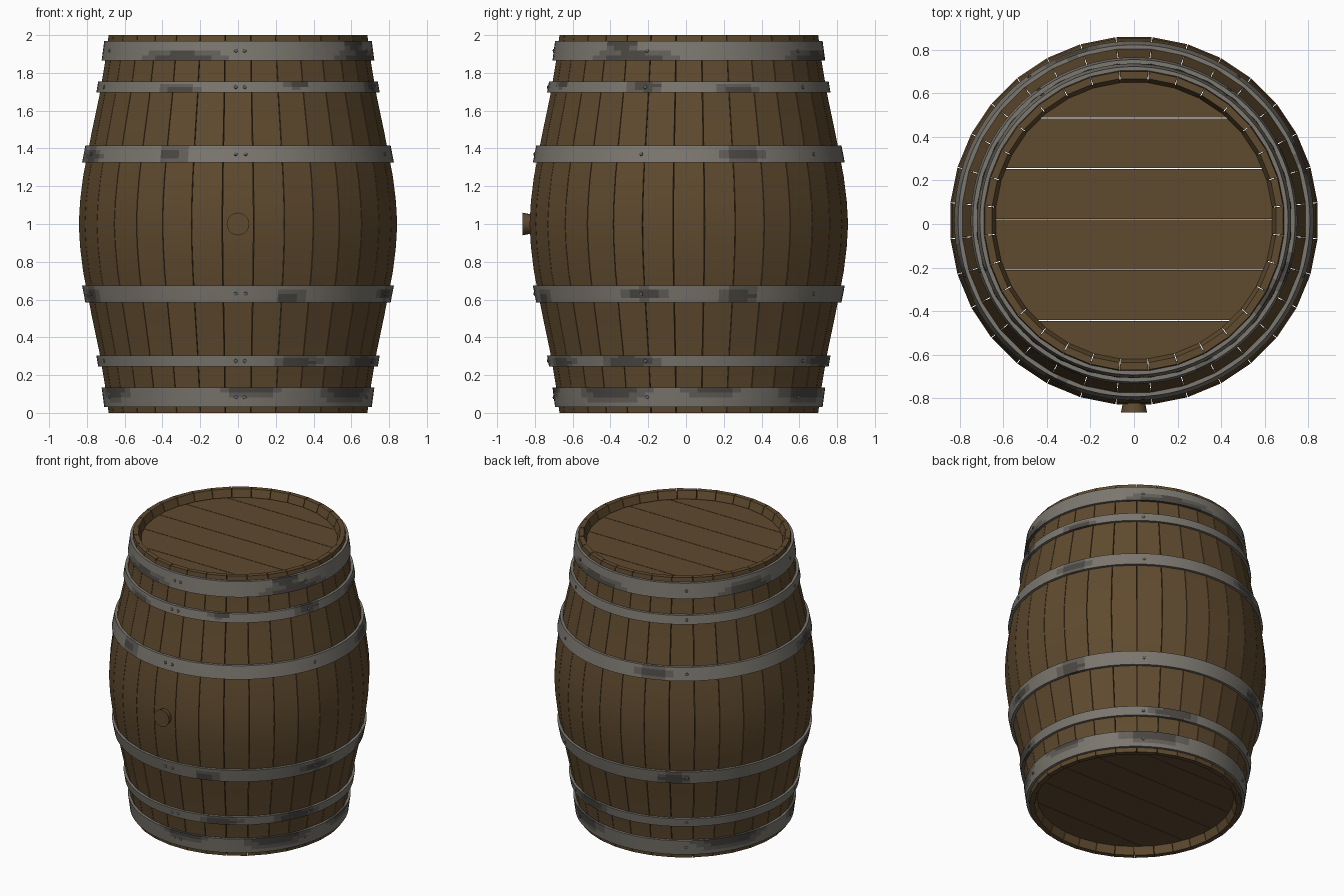
import bpy, bmesh, math
from math import sin, cos, radians, asin, sqrt
from mathutils import Matrix, Vector

cube = bpy.data.objects.get("Cube")
if cube:
    bpy.data.objects.remove(cube)

CY = 0.015          # barrel axis sits slightly behind the origin
STAVES = 32
STEP = 360 / STAVES
GAP = 0.0035


def material(name, rgb, rough=0.8):
    m = bpy.data.materials.new(name)
    m.use_nodes = True
    m.diffuse_color = (*rgb, 1)
    node = m.node_tree.nodes["Principled BSDF"]
    node.inputs["Base Color"].default_value = (*rgb, 1)
    node.inputs["Roughness"].default_value = rough
    return m


wood = material("oak", (0.115, 0.069, 0.028))
iron = material("worn iron", (0.2, 0.185, 0.16))
tarnish = material("tarnished iron", (0.125, 0.115, 0.1))
soot = material("dark iron", (0.07, 0.064, 0.056))


def finish(bm, name, mats, smooth=True):
    bmesh.ops.recalc_face_normals(bm, faces=bm.faces)
    me = bpy.data.meshes.new(name)
    bm.to_mesh(me)
    bm.free()
    ob = bpy.data.objects.new(name, me)
    bpy.context.collection.objects.link(ob)
    for m in mats:
        me.materials.append(m)
    if smooth:
        bpy.ops.object.select_all(action='DESELECT')
        ob.select_set(True)
        bpy.context.view_layer.objects.active = ob
        bpy.ops.object.shade_smooth_by_angle(angle=radians(30))
    return ob


def polar(deg, r, z, shift=0):
    """Point at an angle from the front, turning towards +x; shift is sideways."""
    a = radians(deg)
    return Vector((r * sin(a) + shift * cos(a), CY - r * cos(a) + shift * sin(a), z))


# Barrel profile: the upper half, mirrored below the middle
half = [(0.847, 1), (0.84, 1.12), (0.824, 1.25), (0.803, 1.36), (0.775, 1.5),
        (0.737, 1.68), (0.708, 1.85), (0.688, 2)]
outer = [(r, 2 - z) for r, z in half[:0:-1]] + half
inner = [(r - 0.05, z) for r, z in outer[1:-1]]
inner = [(0.655, 0), (0.637, 0.05)] + inner + [(0.637, 1.95), (0.655, 2)]
section = outer + inner[::-1]


def outer_radius(z):
    for (r0, z0), (r1, z1) in zip(outer, outer[1:]):
        if z0 <= z <= z1:
            return r0 + (r1 - r0) * (z - z0) / (z1 - z0)


# Staves, each a bent plank with a thin seam beside it
bm = bmesh.new()
for i in range(STAVES):
    sides = []
    for s in (-1, 1):
        deg = (i + s / 2) * STEP
        sides.append([bm.verts.new(polar(deg, r, z, -s * GAP / 2)) for r, z in section])
    a, b = sides
    n = len(section)
    for j in range(n):
        k = (j + 1) % n
        bm.faces.new((a[j], b[j], b[k], a[k]))
    # side walls as a strip of quads between outer and inner profile
    no = len(outer)
    for side in sides:
        out, inn = side[:no], side[no:][::-1]
        bm.faces.new((out[0], inn[0], inn[1]))
        for j in range(no - 1):
            bm.faces.new((out[j], inn[j + 1], inn[j + 2], out[j + 1]))
        bm.faces.new((out[-1], inn[-2], inn[-1])) if len(inn) > no + 1 else None
finish(bm, "staves", [wood])


# Lids made of straight planks
def lid(name, z0, z1, radius=0.645, planks=6, width=0.2325):
    bm = bmesh.new()
    for p in range(planks):
        y0 = max((p - planks / 2) * width + GAP / 2, -radius)
        y1 = min((p + 1 - planks / 2) * width - GAP / 2, radius)
        t0, t1 = asin(y0 / radius), asin(y1 / radius)
        arc = [t0 + (t1 - t0) * k / 8 for k in range(9)]
        pts = [(radius * cos(t), radius * sin(t)) for t in arc]
        pts += [(-x, y) for x, y in reversed(pts)]
        verts = [bm.verts.new((x, y + CY + 0.007, z0)) for x, y in pts]
        face = bm.faces.new(verts)
        ext = bmesh.ops.extrude_face_region(bm, geom=[face])
        moved = [v for v in ext["geom"] if isinstance(v, bmesh.types.BMVert)]
        bmesh.ops.translate(bm, verts=moved, vec=(0, 0, z1 - z0))
    bmesh.ops.remove_doubles(bm, verts=bm.verts, dist=0.0001)
    finish(bm, name, [wood], smooth=False)


lid("top_lid", 1.91, 1.945)
lid("bottom_lid", 0.055, 0.09)

# Hoops with tarnish blotches: (angle, height, half angle, half height)
blotches = [(-25, 1.87, 19, 0.05), (65, 1.87, 19, 0.05), (160, 1.87, 22, 0.05),
            (250, 1.88, 15, 0.05), (60, 1.95, 8, 0.03), (25, 1.74, 5, 0.02),
            (-25, 1.71, 8, 0.03), (110, 1.71, 8, 0.03), (72, 1.73, 7, 0.04),
            (-72, 1.36, 9, 0.04), (-25, 1.37, 6, 0.04), (110, 1.37, 8, 0.04),
            (200, 1.37, 8, 0.04), (-72, 0.62, 8, 0.04), (20, 0.61, 6, 0.04),
            (72, 0.63, 8, 0.03), (110, 0.62, 7, 0.05), (210, 0.62, 8, 0.04),
            (25, 0.27, 10, 0.03), (65, 0.27, 12, 0.04), (160, 0.28, 12, 0.04),
            (-65, 0.13, 12, 0.06), (5, 0.14, 13, 0.05), (55, 0.12, 16, 0.06),
            (100, 0.14, 12, 0.05), (150, 0.12, 16, 0.06), (240, 0.12, 18, 0.06)]


def tone(deg, z):
    best = 9
    for a, h, da, dz in blotches:
        d = (deg - a + 180) % 360 - 180
        best = min(best, sqrt((d / da) ** 2 + ((z - h) / dz) ** 2))
    return 2 if best < 0.75 else 1 if best < 1.15 else 0


def hoop(name, z0, z1, rows=4, sides=96, thick=0.016):
    bm = bmesh.new()
    heights = [z0 + (z1 - z0) * k / rows for k in range(rows + 1)]
    prof = [(outer_radius(z) + thick, z) for z in heights]
    prof += [(r - 0.035, z) for r, z in (prof[-1], prof[0])]
    rings = [[bm.verts.new(polar(i * 360 / sides, r, z)) for r, z in prof]
             for i in range(sides)]
    for i in range(sides):
        a, b = rings[i], rings[(i + 1) % sides]
        for j in range(len(prof)):
            k = (j + 1) % len(prof)
            f = bm.faces.new((a[j], b[j], b[k], a[k]))
            f.material_index = tone((i + 0.5) * 360 / sides, (prof[j][1] + prof[k][1]) / 2)
    finish(bm, name, [iron, tarnish, soot])


# Rivets: a pair on the hoop overlap in front, then single ones around
def rivets(name, z, thick=0.016):
    bm = bmesh.new()
    for deg in (-0.9, 2.8, 72, 144, 216, 288):
        at = polar(deg, outer_radius(z) + thick, z)
        turn = Matrix.Translation(at) @ Matrix.Rotation(radians(deg), 4, 'Z')
        bmesh.ops.create_uvsphere(bm, u_segments=10, v_segments=6, radius=0.01,
                                  matrix=turn @ Matrix.Diagonal((1, 0.6, 1, 1)))
    finish(bm, name, [tarnish])


for label, low, high in (("end", 1.865, 1.97), ("quarter", 1.695, 1.755),
                         ("bulge", 1.325, 1.415)):
    hoop("upper_" + label + "_hoop", low, high)
    hoop("lower_" + label + "_hoop", 2 - high, 2 - low)
    rivets("upper_" + label + "_rivets", (low + high) / 2)
    rivets("lower_" + label + "_rivets", 2 - (low + high) / 2)

# Bung plugged into the front
bm = bmesh.new()
bmesh.ops.create_cone(bm, cap_ends=True, segments=20, radius1=0.048, radius2=0.06, depth=0.06,
                      matrix=Matrix.Translation((0, -0.835, 1)) @ Matrix.Rotation(radians(90), 4, 'X'))
finish(bm, "bung", [wood])
